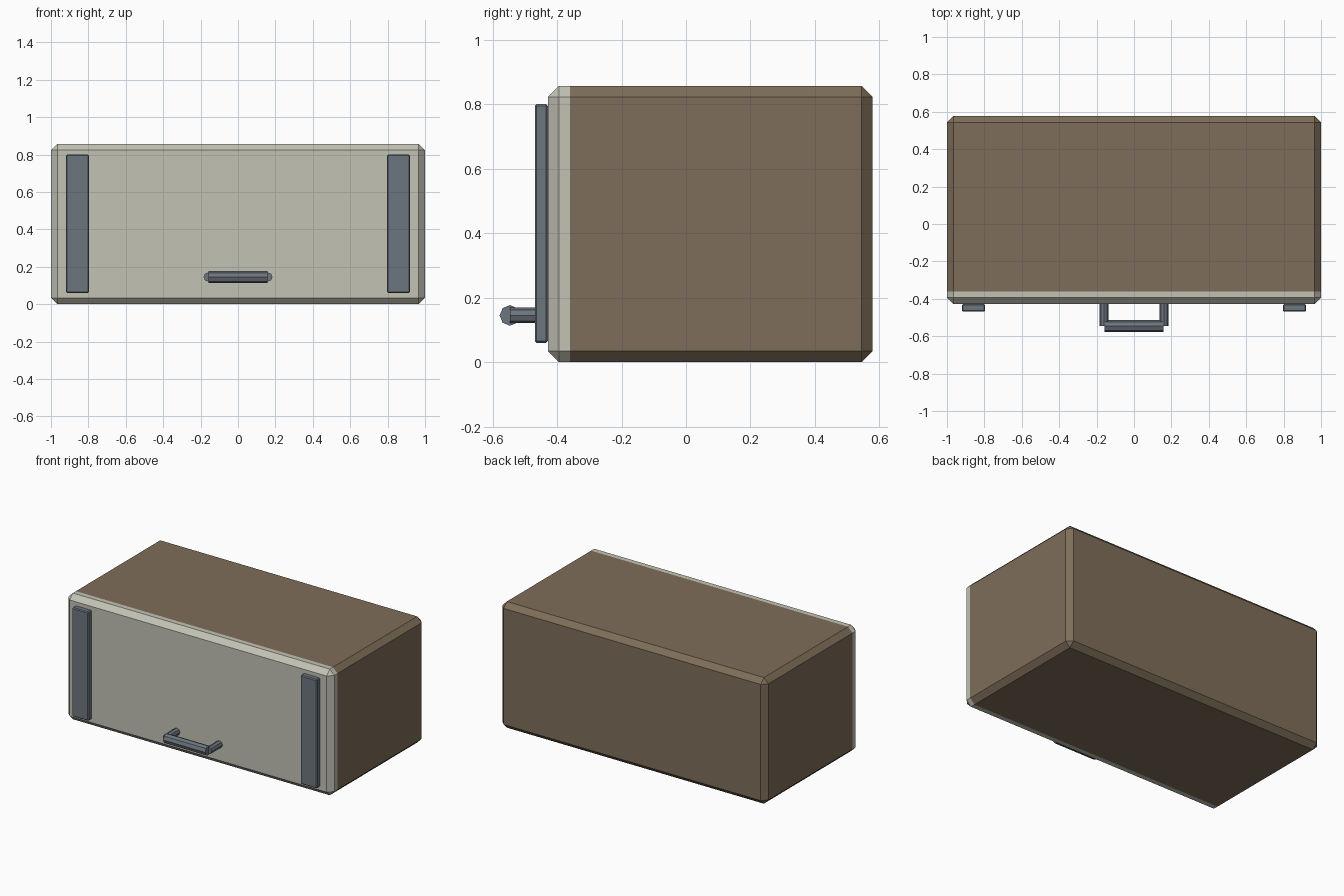
import bpy, bmesh
from math import pi
from mathutils import Matrix, Vector

if "Cube" in bpy.data.objects:
    bpy.data.objects.remove(bpy.data.objects["Cube"])


def material(name, rgb):
    m = bpy.data.materials.new(name)
    m.diffuse_color = (*rgb, 1)
    m.use_nodes = True
    m.node_tree.nodes["Principled BSDF"].inputs["Base Color"].default_value = m.diffuse_color
    return m


BROWN = material("brown_shell", (0.21, 0.155, 0.10))
CREAM = material("pale_door", (0.55, 0.54, 0.46))
METAL = material("dark_metal", (0.15, 0.18, 0.21))


def finish(bm, name, mat):
    bmesh.ops.recalc_face_normals(bm, faces=bm.faces)
    mesh = bpy.data.meshes.new(name)
    bm.to_mesh(mesh)
    bm.free()
    mesh.materials.append(mat)
    obj = bpy.data.objects.new(name, mesh)
    bpy.context.collection.objects.link(obj)
    return obj


def chamfered_box(lo, hi, bevel):
    lo, hi = Vector(lo), Vector(hi)
    bm = bmesh.new()
    bmesh.ops.create_cube(bm, size=1, matrix=Matrix.Translation((lo + hi) / 2)
                          @ Matrix.Diagonal((*(hi - lo), 1)))
    bmesh.ops.bevel(bm, geom=bm.edges[:], offset=bevel, segments=1,
                    profile=0.5, affect='EDGES')
    return bm


def rod(name, centre, radius, length, axis):
    bm = bmesh.new()
    bmesh.ops.create_cone(bm, cap_ends=True, segments=8, radius1=radius,
                          radius2=radius, depth=length,
                          matrix=Matrix.Translation(centre)
                          @ Matrix.Rotation(pi / 2, 4, axis))
    return finish(bm, name, METAL)


# Shell and door: one chamfered block split just behind the front face
for name, mat, front in (("cabinet_shell", BROWN, False), ("door", CREAM, True)):
    bm = chamfered_box((-1, -0.428, 0), (1, 0.578, 0.857), 0.034)
    bmesh.ops.bisect_plane(bm, geom=bm.verts[:] + bm.edges[:] + bm.faces[:],
                           plane_co=(0, -0.36, 0), plane_no=(0, 1, 0),
                           clear_outer=front, clear_inner=not front)
    bmesh.ops.holes_fill(bm, edges=[e for e in bm.edges if e.is_boundary])
    finish(bm, name, mat)

# Mirrored metal straps and handle posts
for side, s in (("left", -1), ("right", 1)):
    x = s * 0.858
    finish(chamfered_box((x - 0.062, -0.469, 0.06), (x + 0.062, -0.428, 0.8), 0.006),
           side + "_strap", METAL)
    rod(side + "_handle_post", (s * 0.16, -0.486, 0.145), 0.024, 0.118, 'X')

# Handle grip
rod("handle_grip", (0, -0.546, 0.145), 0.032, 0.316, 'Y')
